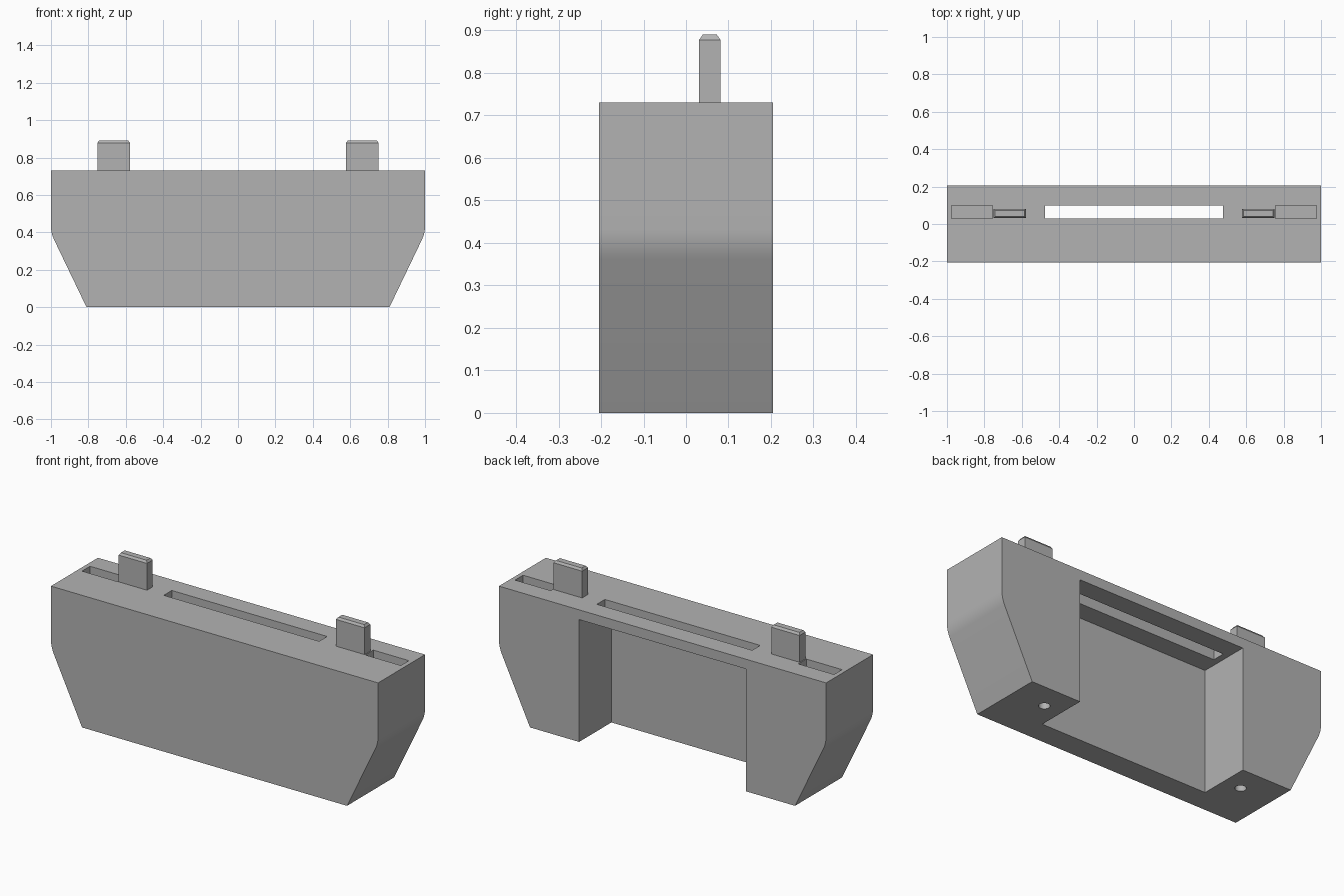
import bpy, bmesh, math
from mathutils import Vector

cube = bpy.data.objects.get("Cube")
if cube:
    bpy.data.objects.remove(cube, do_unlink=True)

grey = bpy.data.materials.new("plain grey")
grey.use_nodes = True
grey.diffuse_color = (0.45, 0.45, 0.45, 1)
grey.node_tree.nodes["Principled BSDF"].inputs["Base Color"].default_value = (0.45, 0.45, 0.45, 1)


def new_object(name, bm):
    bmesh.ops.recalc_face_normals(bm, faces=bm.faces)
    mesh = bpy.data.meshes.new(name)
    bm.to_mesh(mesh)
    bm.free()
    mesh.materials.append(grey)
    obj = bpy.data.objects.new(name, mesh)
    bpy.context.collection.objects.link(obj)
    return obj


def box(name, x, y, z):
    """Box from (low, high) pairs."""
    bm = bmesh.new()
    bmesh.ops.create_cube(bm, size=1)
    for v in bm.verts:
        v.co = [r[0] if c < 0 else r[1] for c, r in zip(v.co, (x, y, z))]
    return new_object(name, bm)


def cut(target, cutter):
    """Subtract the cutter from the target, then remove it."""
    mod = target.modifiers.new("cut", 'BOOLEAN')
    mod.operation = 'DIFFERENCE'
    mod.solver = 'EXACT'
    mod.object = cutter
    bpy.context.view_layer.objects.active = target
    bpy.ops.object.modifier_apply(modifier=mod.name)
    bpy.data.objects.remove(cutter, do_unlink=True)


# Body: profile with a soft bend above each tapered end
DEPTH, TOP = 0.205, 0.73
start, bend, end = Vector((1, 0.435)), Vector((1, 0.397)), Vector((0.984, 0.362))
arc = [start.lerp(bend, t).lerp(bend.lerp(end, t), t) for t in [i / 6 for i in range(7)]]
half = [Vector((1, TOP))] + arc + [Vector((0.81, 0))]
outline = [(p.x, p.y) for p in half] + [(-p.x, p.y) for p in reversed(half)]
bm = bmesh.new()
face = bm.faces.new([bm.verts.new((x, -DEPTH, z)) for x, z in outline])
extruded = bmesh.ops.extrude_face_region(bm, geom=[face])["geom"]
bmesh.ops.translate(bm, vec=(0, 2 * DEPTH, 0),
                    verts=[g for g in extruded if isinstance(g, bmesh.types.BMVert)])
body = new_object("body", bm)

# Back recess and the long slot through its ceiling
cut(body, box("recess_cutter", (-0.51, 0.51), (-0.077, 0.4), (-0.2, 0.676)))
cut(body, box("slot_cutter", (-0.475, 0.475), (0.03, 0.10), (0.6, 0.9)))

for side, label in ((-1, "right"), (1, "left")):
    # End slot beside the tab
    cut(body, box("end_slot_cutter", sorted((side * 0.757, side * 0.975)), (0.03, 0.10), (0.53, 0.9)))

    # Screw hole in the underside
    bm = bmesh.new()
    bmesh.ops.create_cone(bm, cap_ends=True, segments=24, radius1=0.028, radius2=0.028, depth=0.4)
    bmesh.ops.translate(bm, verts=bm.verts, vec=(side * 0.615, 0.063, 0))
    cut(body, new_object("hole_cutter", bm))

    # Upright tab with a chamfered top
    tab = box(label + "_tab", sorted((side * 0.578, side * 0.752)), (0.031, 0.081), (0.70, 0.878))
    bm = bmesh.new()
    bm.from_mesh(tab.data)
    top = max(bm.faces, key=lambda f: f.calc_center_median().z)
    bmesh.ops.inset_region(bm, faces=[top], thickness=0.012, depth=0)
    for v in top.verts:
        v.co.z = 0.89
    bm.to_mesh(tab.data)
    bm.free()

# Smooth only the soft bends and holes
bpy.ops.object.select_all(action='DESELECT')
body.select_set(True)
bpy.context.view_layer.objects.active = body
bpy.ops.object.shade_smooth_by_angle(angle=math.radians(25))
